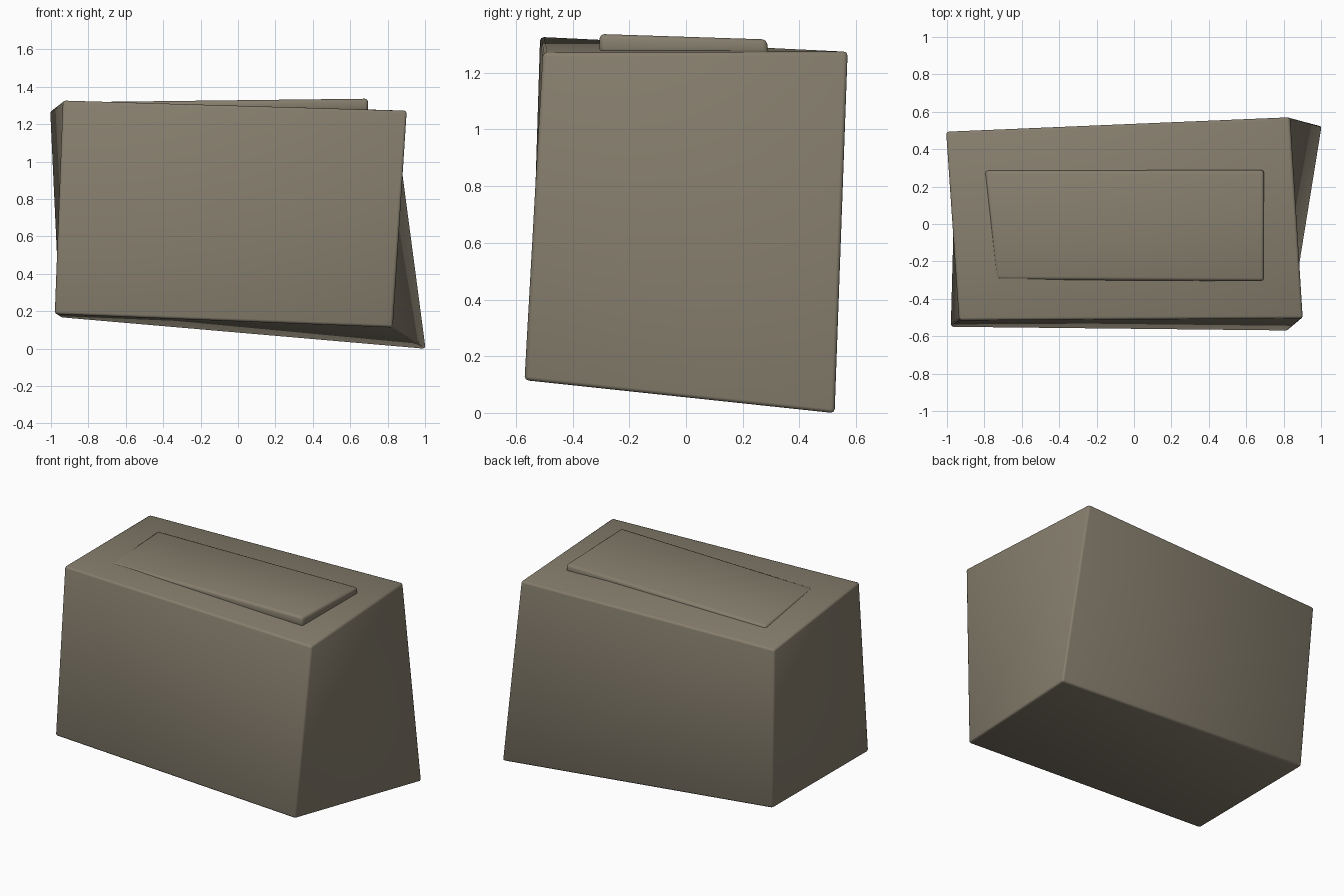
import bpy, bmesh

if "Cube" in bpy.data.objects:
    bpy.data.objects.remove(bpy.data.objects["Cube"])

mat = bpy.data.materials.new("warm_grey_stone")
mat.diffuse_color = (0.24, 0.21, 0.155, 1)
mat.use_nodes = True
mat.node_tree.nodes["Principled BSDF"].inputs["Base Color"].default_value = mat.diffuse_color


def skewed_block(name, bottom, top, bevel, segments):
    """Six-sided block from two rings of corners, with soft rounded edges."""
    bm = bmesh.new()
    low = [bm.verts.new(p) for p in bottom]
    high = [bm.verts.new(p) for p in top]
    bm.faces.new(low[::-1])
    bm.faces.new(high)
    for i in range(4):
        j = (i + 1) % 4
        bm.faces.new((low[i], low[j], high[j], high[i]))
    bmesh.ops.recalc_face_normals(bm, faces=bm.faces)
    bmesh.ops.bevel(bm, geom=list(bm.edges), offset=bevel, segments=segments,
                    profile=0.5, affect='EDGES')
    for f in bm.faces:
        f.smooth = True
    me = bpy.data.meshes.new(name)
    bm.to_mesh(me)
    bm.free()
    me.materials.append(mat)
    ob = bpy.data.objects.new(name, me)
    bpy.context.collection.objects.link(ob)
    return ob


# Main block: corners run front left, front right, back right, back left
skewed_block(
    "stone_block",
    [(-0.98, -0.55, 0.185), (0.825, -0.57, 0.115),
     (1.005, 0.525, -0.002), (-0.952, 0.438, 0.168)],
    [(-0.935, -0.515, 1.327), (0.903, -0.505, 1.272),
     (0.833, 0.571, 1.275), (-1.005, 0.494, 1.272)],
    0.014, 2)

# Thin raised slab, sinking into the block towards the left
skewed_block(
    "top_slab",
    [(-0.74, -0.30, 1.27), (0.695, -0.305, 1.268),
     (0.695, 0.292, 1.262), (-0.80, 0.288, 1.245)],
    [(-0.735, -0.295, 1.320), (0.695, -0.305, 1.337),
     (0.695, 0.285, 1.318), (-0.795, 0.285, 1.298)],
    0.016, 2)
